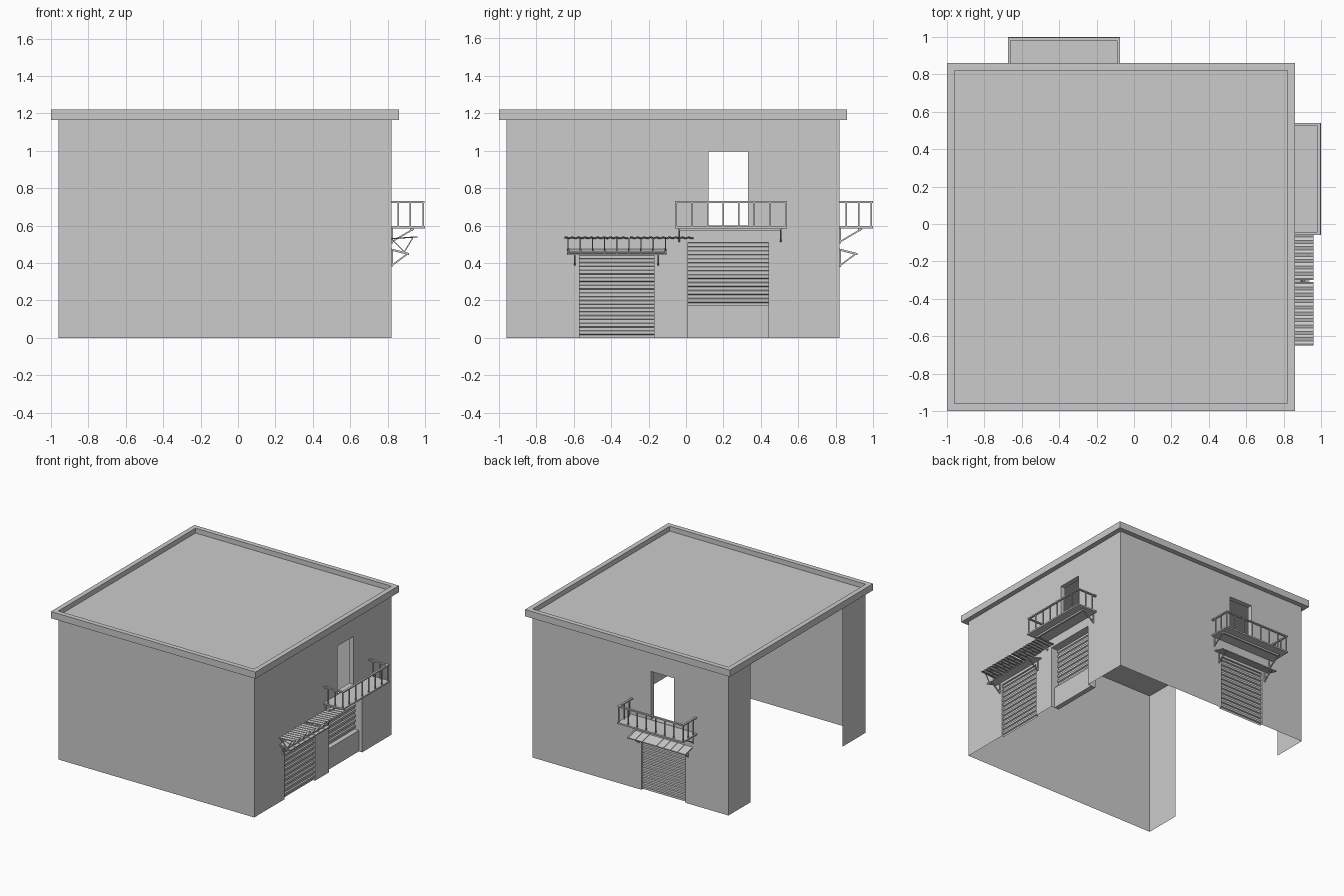
import bpy, bmesh, math
from mathutils import Matrix, Vector

if "Cube" in bpy.data.objects:
    bpy.data.objects.remove(bpy.data.objects["Cube"])

TOP = 1.18
# Wall-local frame: u runs along the wall, d points outward, z is up
SIDES = {"front": (0, 0.96), "right": (90, 0.82), "back": (180, 0.82), "left": (-90, 0.96)}


class Part:
    """Collects geometry of one part in a wall-local frame."""
    def __init__(self, name, side):
        self.name, self.bm = name, bmesh.new()
        angle, self.off = SIDES[side]
        self.rot = Matrix.Rotation(math.radians(angle), 4, 'Z')

    def p(self, u, d, z):
        return self.rot @ Vector((u, -self.off - d, z))

    def quad(self, *pts):
        self.bm.faces.new([self.bm.verts.new(self.p(*q)) for q in pts])

    def box(self, u0, u1, d0, d1, z0, z1):
        self.prism([(d0, z0), (d1, z0), (d1, z1), (d0, z1)], u0, u1)

    def prism(self, prof, u0, u1):
        a = [self.bm.verts.new(self.p(u0, d, z)) for d, z in prof]
        b = [self.bm.verts.new(self.p(u1, d, z)) for d, z in prof]
        n = len(prof)
        fs = [self.bm.faces.new((a[i], a[(i + 1) % n], b[(i + 1) % n], b[i])) for i in range(n)]
        fs += [self.bm.faces.new(a[::-1]), self.bm.faces.new(b)]
        bmesh.ops.recalc_face_normals(self.bm, faces=fs)

    def bar(self, u, d0, z0, d1, z1, w=0.008):
        """Slanted bar in the d-z plane."""
        n = Vector((z0 - z1, d1 - d0)).normalized() * w / 2
        self.prism([(d0 + n.x, z0 + n.y), (d0 - n.x, z0 - n.y),
                    (d1 - n.x, z1 - n.y), (d1 + n.x, z1 + n.y)], u - w / 2, u + w / 2)

    def done(self):
        bmesh.ops.remove_doubles(self.bm, verts=self.bm.verts, dist=1e-5)
        me = bpy.data.meshes.new(self.name)
        self.bm.to_mesh(me)
        self.bm.free()
        ob = bpy.data.objects.new(self.name, me)
        bpy.context.collection.objects.link(ob)


def wall(side, u0, u1, holes=()):
    """Thin wall; holes are (u0, u1, z0, z1, reveal depth)."""
    w = Part(side + "_wall", side)
    us = sorted({u0, u1, *[h[0] for h in holes], *[h[1] for h in holes]})
    zs = sorted({0, TOP, *[h[2] for h in holes], *[h[3] for h in holes]})
    for a, b in zip(us, us[1:]):
        for c, e in zip(zs, zs[1:]):
            if not any(h[0] <= a and b <= h[1] and h[2] <= c and e <= h[3] for h in holes):
                w.quad((a, 0, c), (b, 0, c), (b, 0, e), (a, 0, e))
    for a, b, c, e, r in holes:
        w.quad((a, 0, c), (a, 0, e), (a, -r, e), (a, -r, c))
        w.quad((b, 0, e), (b, 0, c), (b, -r, c), (b, -r, e))
        w.quad((a, 0, e), (b, 0, e), (b, -r, e), (a, -r, e))
        if c > 0:
            w.quad((a, 0, c), (a, -r, c), (b, -r, c), (b, 0, c))
    w.done()


def shutter(side, u0, u1, z0, z1, d, n):
    """Roller shutter with trapezoid slats."""
    s = Part(side + "_shutter", side)
    h = (z1 - z0) / n
    prof = []
    for i in range(n):
        z = z0 + i * h
        prof += [(d, z), (d, z + h * .4), (d + .01, z + h * .5), (d + .01, z + h * .9)]
    prof.append((d, z1))
    for (a, za), (b, zb) in zip(prof, prof[1:]):
        s.quad((u0, a, za), (u1, a, za), (u1, b, zb), (u0, b, zb))
    s.done()


def balcony(side, u0):
    u1 = u0 + 0.6
    b = Part(side + "_balcony", side)
    b.box(u0, u1, 0, 0.18, 0.585, 0.597)
    # handrail on three sides
    b.box(u0, u1, 0.162, 0.178, 0.722, 0.732)
    for u in (u0, u1 - 0.016):
        b.box(u, u + 0.016, 0, 0.162, 0.722, 0.732)
    # balusters
    for i in range(8):
        u = u0 + 0.008 + i * 0.584 / 7
        b.box(u - .004, u + .004, 0.166, 0.174, 0.597, 0.722)
    for u in (u0 + 0.008, u1 - 0.008):
        for d in (0.037, 0.102):
            b.box(u - .004, u + .004, d - .004, d + .004, 0.597, 0.722)
    # beam and struts below
    b.box(u0 + 0.02, u1 - 0.03, 0.10, 0.115, 0.572, 0.585)
    for u in (u0 + 0.025, u1 - 0.035):
        b.bar(u, 0, 0.512, 0.12, 0.583)
        b.bar(u, 0.004, 0.505, 0.004, 0.585)
    b.done()


def awning(side, u0, u1):
    a = Part(side + "_awning", side)
    a.prism([(0, 0.474), (0, 0.466), (0.095, 0.442), (0.095, 0.450)], u0, u1)
    for i in range(9):
        a.bar(u0 + 0.01 + i * (u1 - u0 - 0.02) / 8, 0, 0.474, 0.095, 0.450, 0.006)
    for u in (u0 + 0.042, u1 - 0.042):
        a.bar(u, 0, 0.385, 0.08, 0.444)
        a.bar(u, 0.004, 0.38, 0.004, 0.466)
    a.done()


# Walls
DOOR = (0.6, 0.995, 0.04)
wall("front", -0.96, 0.82)
wall("right", -0.96, 0.82, [(0.12, 0.33, *DOOR), (-0.57, -0.17, 0, 0.445, 0.02),
                            (0.01, 0.44, 0, 0.51, 0.07)])
wall("back", -0.82, 0.96, [(0.255, 0.465, *DOOR), (0.17, 0.57, 0, 0.445, 0.02)])
wall("left", -0.82, -0.535)
wall("left", 0.66, 0.96)

# Shutters and the counter under the half-open one
shutter("right", -0.57, -0.17, 0, 0.445, -0.02, 11)
shutter("right", 0.01, 0.44, 0.17, 0.51, -0.07, 8)
shutter("back", 0.17, 0.57, 0, 0.445, -0.02, 11)
counter = Part("counter", "right")
counter.box(0.01, 0.44, -0.07, -0.03, 0, 0.172)
counter.done()

# Balconies and awnings
balcony("right", -0.06)
balcony("back", 0.075)
awning("right", -0.635, -0.105)
awning("back", 0.105, 0.635)

# Prop frame standing on the right awning
f = Part("awning_frame", "right")
for i in range(9):
    f.bar(-0.63 + i * 0.065, 0.07, 0.46, 0.115, 0.535, 0.006)
for i in range(0, 9, 4):
    f.bar(-0.63 + i * 0.065, 0.0, 0.53, 0.07, 0.46, 0.006)
f.box(-0.635, -0.105, 0.066, 0.074, 0.454, 0.464)
f.done()

# Two corrugated sheets
for u0, u1 in ((-0.65, -0.31), (-0.30, 0.04)):
    s = Part("corrugated_sheet", "right")
    n = 40
    wave = [(u0 + (u1 - u0) * i / n, 0.003 * math.sin(i * math.pi / 2)) for i in range(n + 1)]
    for (a, za), (b, zb) in zip(wave, wave[1:]):
        s.quad((a, 0.14, .54 + za), (b, 0.14, .54 + zb), (b, 0, .53 + zb), (a, 0, .53 + za))
    s.done()

# Roof slab with a raised parapet: nested square loops joined into bands
bm = bmesh.new()
loops = []
for lo, hi, z in ((-0.96, 0.82, 1.165), (-1, 0.86, 1.165), (-1, 0.86, 1.22),
                  (-0.96, 0.82, 1.22), (-0.96, 0.82, TOP)):
    loops.append([bm.verts.new((x, y, z)) for x, y in ((lo, lo), (hi, lo), (hi, hi), (lo, hi))])
for a, b in zip(loops, loops[1:]):
    for i in range(4):
        j = (i + 1) % 4
        bm.faces.new((a[i], a[j], b[j], b[i]))
bm.faces.new(loops[-1])
me = bpy.data.meshes.new("roof")
bm.to_mesh(me)
bm.free()
bpy.context.collection.objects.link(bpy.data.objects.new("roof", me))
